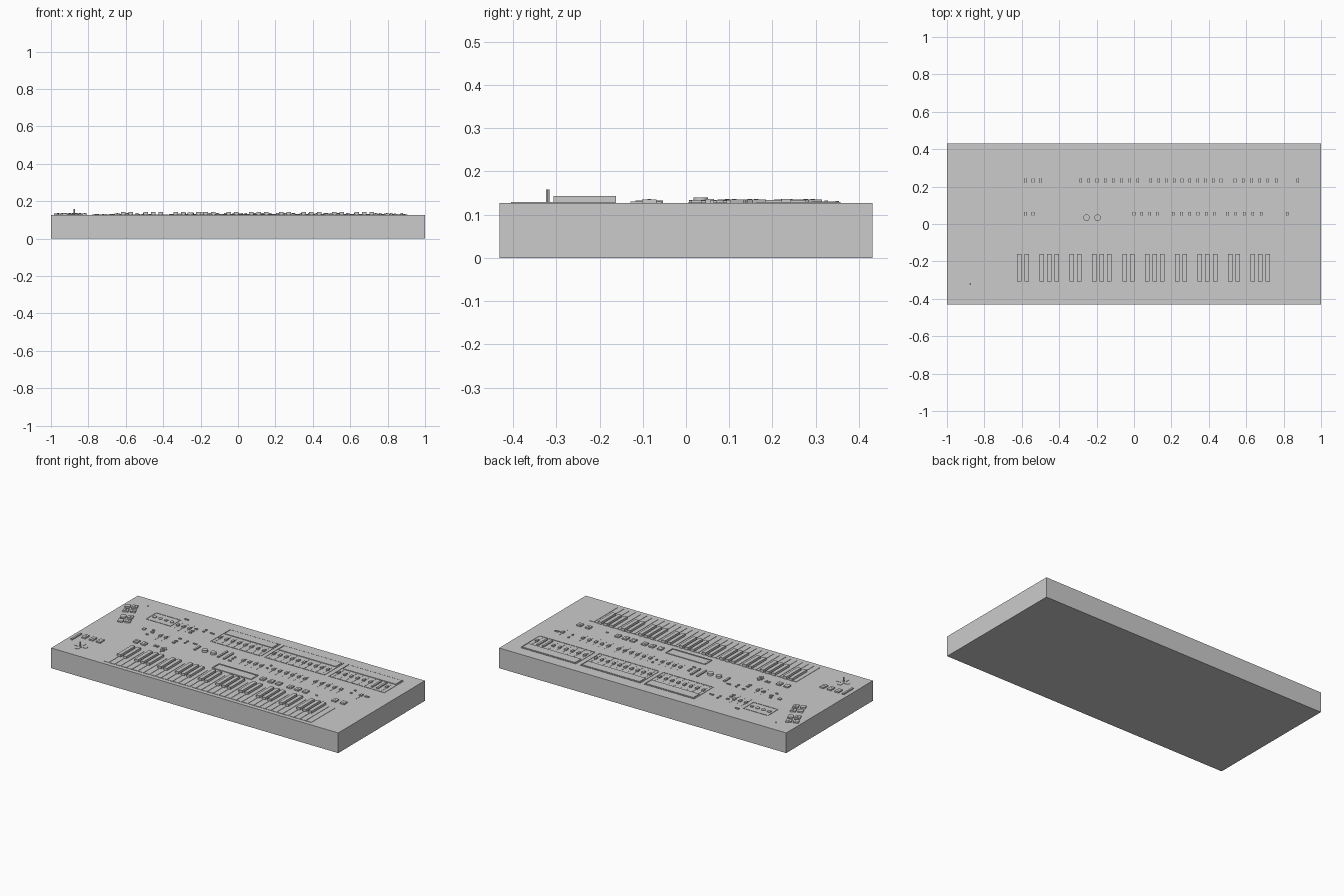
import bpy, bmesh, math
from mathutils import Matrix, Vector

if "Cube" in bpy.data.objects:
    bpy.data.objects.remove(bpy.data.objects["Cube"])

TOP = 0.127  # height of the case top


def finish(name, bm, smooth=False):
    me = bpy.data.meshes.new(name)
    bm.to_mesh(me)
    bm.free()
    ob = bpy.data.objects.new(name, me)
    bpy.context.collection.objects.link(ob)
    if smooth:
        bpy.context.view_layer.objects.active = ob
        ob.select_set(True)
        bpy.ops.object.shade_smooth_by_angle()
        ob.select_set(False)
    return ob


def add_box(bm, x, y, sx, sy, z0, z1, rot=0):
    m = (Matrix.Translation((x, y, (z0 + z1) / 2)) @ Matrix.Rotation(rot, 4, 'Z')
         @ Matrix.Diagonal((sx, sy, z1 - z0, 1)))
    bmesh.ops.create_cube(bm, size=1, matrix=m)


def boxes(name, items, h, base=TOP):
    """items: (x, y, sx, sy[, rot]) all rising h above base"""
    bm = bmesh.new()
    for it in items:
        x, y, sx, sy, *r = it
        add_box(bm, x, y, sx, sy, base - 0.001, base + h, r[0] if r else 0)
    return finish(name, bm)


def cylinders(name, items, seg=24):
    """items: (x, y, radius, height above the top)"""
    bm = bmesh.new()
    for x, y, r, h in items:
        bmesh.ops.create_cone(bm, cap_ends=True, segments=seg, radius1=r, radius2=r, depth=h,
                              matrix=Matrix.Translation((x, y, TOP + h / 2)))
    return finish(name, bm, True)


def frame(x0, x1, y0, y1, t=0.003):
    """four thin bars around a rectangle"""
    cx, cy = (x0 + x1) / 2, (y0 + y1) / 2
    return [(cx, y0, x1 - x0 + t, t), (cx, y1, x1 - x0 + t, t),
            (x0, cy, t, y1 - y0 - t), (x1, cy, t, y1 - y0 - t)]


def row(x0, x1, n):
    return [x0 + (x1 - x0) * i / (n - 1) for i in range(n)]


# Case
bm = bmesh.new()
add_box(bm, 0, 0, 2, 0.862, 0, TOP)
finish("case", bm)

# Keyboard: five octaves plus a final key
pitch, kx = 0.0403, -0.655
boxes("white_keys", [(kx + pitch * (i + 0.5), -0.285, pitch - 0.003, 0.24)
                     for i in range(36)], 0.002)
boxes("black_keys", [(kx + pitch * (7 * o + k), -0.234, 0.024, 0.145)
                     for o in range(5) for k in (1, 2, 4, 5, 6)], 0.016)

# Slider sections of the upper panel
sections = [(-0.297, 0.035), (0.078, 0.479), (0.527, 0.896)]
outline = []
for a, b in sections:
    outline += frame(a - 0.008, b + 0.008, 0.165, 0.356)
outline += frame(-0.78, -0.61, 0.2, 0.3)
boxes("section_outlines", outline, 0.002)
boxes("section_headers", [((a + b) / 2, 0.32, b - a, 0.06) for a, b in sections], 0.004)

# Sliders: slot and cap
upper = (row(-0.285, 0.02, 8) + row(0.09, 0.465, 10) + row(0.54, 0.76, 6) + [0.875]
         + [-0.58, -0.54, -0.5])
lower = row(0.0, 0.125, 4) + row(0.21, 0.43, 6) + row(0.5, 0.68, 5) + [0.82, -0.58, -0.54]
slots = [(x, 0.225, 0.004, 0.105) for x in upper] + [(x, 0.05, 0.004, 0.09) for x in lower]
caps = [(x, 0.232, 0.014, 0.022) for x in upper] + [(x, 0.055, 0.014, 0.02) for x in lower]
boxes("slider_slots", slots, 0.001)
boxes("slider_caps", caps, 0.009)
boxes("long_faders", [(-0.313, 0.04, 0.012, 0.058), (-0.147, 0.055, 0.012, 0.095),
                      (-0.105, 0.055, 0.012, 0.095), (0.803, 0.23, 0.012, 0.095),
                      (0.84, 0.23, 0.012, 0.095)], 0.007)

# Small switches scattered between the sections
small = [(-0.583, 0.324, 0.026, 0.008), (-0.355, 0.253, 0.026, 0.007),
         (-0.355, 0.082, 0.026, 0.007), (-0.71, 0.08, 0.018, 0.02), (-0.645, 0.07, 0.018, 0.012),
         (0.857, 0.06, 0.026, 0.01), (-0.065, 0.01, 0.02, 0.007), (0.613, -0.09, 0.014, 0.005)]
small += [(-0.465, y, 0.016, 0.01) for y in (0.19, 0.215, 0.25, 0.025, 0.05, 0.09)]
small += [(-0.41, y, 0.01, 0.01) for y in (0.245, 0.27, 0.06, 0.085)]
small += [(-0.655, y, 0.016, 0.01) for y in (0.03, 0.095)]
small += [(x, y, 0.01, 0.01) for x in (0.17, 0.755) for y in (0.05, 0.09)]
small += [(-0.065, y, 0.012, 0.01) for y in (0.04, 0.065)]
boxes("small_switches", small, 0.006)

# Rotary knobs
cylinders("main_knobs", [(x, 0.034, 0.017, 0.013) for x in (-0.254, -0.195)])
cylinders("small_knobs", [(x, 0.25, 0.012, 0.004) for x in row(-0.755, -0.635, 4)], 16)

# Square buttons with indicator lamps
mid = [-0.646, -0.593, 0.235, 0.293, 0.345, 0.425, 0.478, 0.532, 0.737, 0.796]
buttons = [(x, -0.085, 0.03, 0.034, 0) for x in mid]
buttons += [(x, -0.2, 0.028, 0.042, 0) for x in (-0.923, -0.87, -0.82)]
ang = math.radians(22)
for x, y in ((-0.962, 0.277), (-0.938, 0.225), (-0.902, 0.147), (-0.883, 0.095)):
    buttons += [(x, y, 0.032, 0.034, ang), (x + 0.039, y + 0.016, 0.032, 0.034, ang)]
boxes("button_bases", buttons, 0.008)
boxes("button_lamps", [(b[0], b[1], 0.008, 0.008, b[4]) for b in buttons], 0.0015, TOP + 0.008)

# Display: bezel and screen
boxes("display_bezel", frame(-0.09, 0.18, -0.125, -0.06, 0.006), 0.004)
boxes("display_screen", [(0.045, -0.0925, 0.258, 0.053)], 0.002)

# Cursor arrows, mirrored about the row
bm = bmesh.new()
for s in (1, -1):
    pts = [(-0.478, s * 0.008), (-0.442, s * 0.008), (-0.46, s * 0.032)]
    f = bm.faces.new([bm.verts.new((x, y - 0.085, TOP)) for x, y in pts])
    ext = bmesh.ops.extrude_face_region(bm, geom=[f])
    bmesh.ops.translate(bm, vec=Vector((0, 0, 0.006)),
                        verts=[v for v in ext["geom"] if isinstance(v, bmesh.types.BMVert)])
bmesh.ops.recalc_face_normals(bm, faces=bm.faces)
finish("cursor_arrows", bm)
boxes("cursor_side_buttons", [(-0.53, -0.07, 0.01, 0.018), (-0.51, -0.07, 0.01, 0.018)], 0.005)

# Left-hand controls: ribbon fader and joystick
boxes("ribbon_fader", [(-0.968, -0.227, 0.012, 0.095)], 0.007)
boxes("joystick_plate", [(-0.875, -0.315, 0.085, 0.02), (-0.875, -0.315, 0.02, 0.085)], 0.002)
cylinders("joystick", [(-0.875, -0.32, 0.004, 0.031)], 12)
cylinders("corner_lamp", [(-0.872, 0.35, 0.004, 0.005)], 12)
